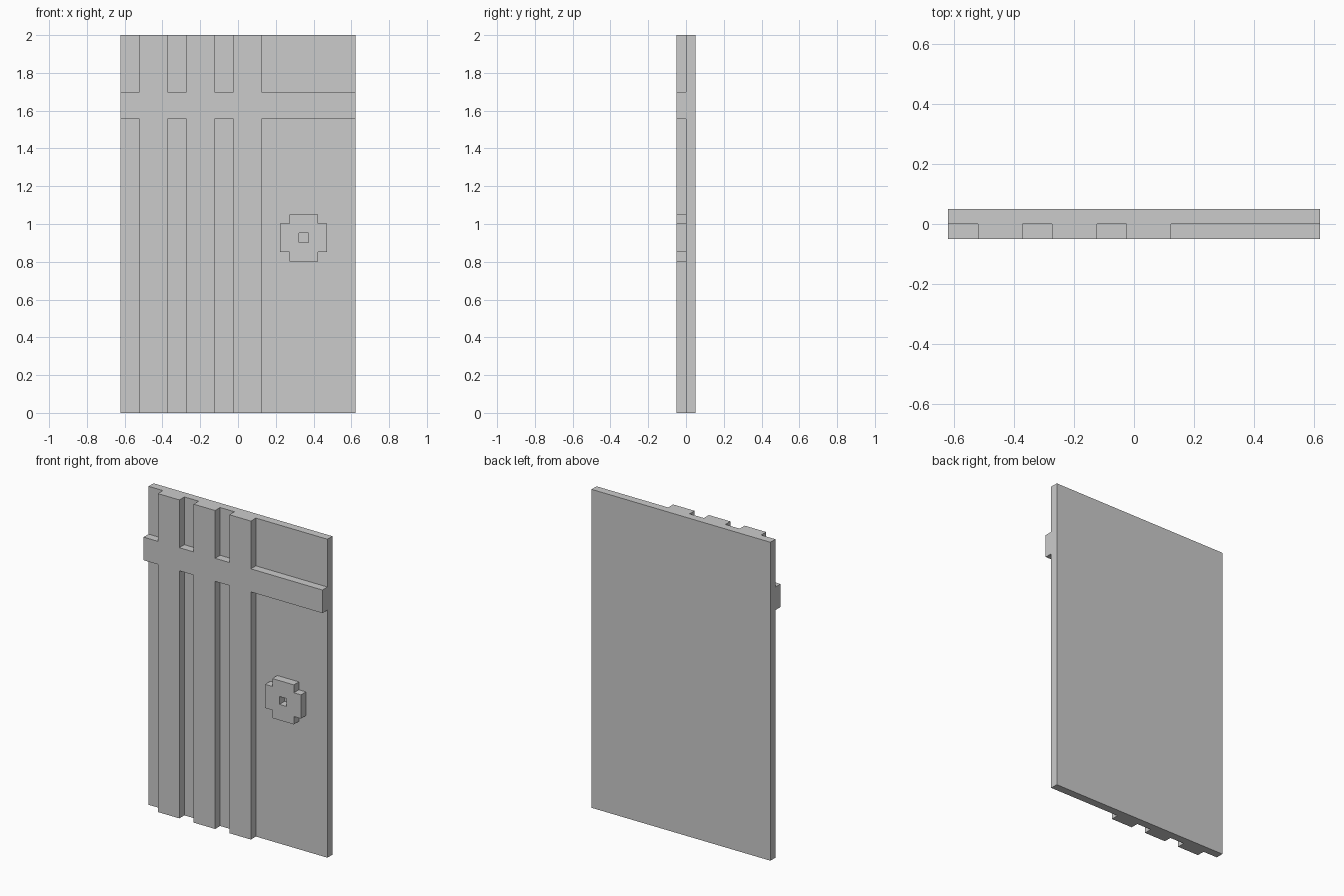
import bpy, bmesh

if "Cube" in bpy.data.objects:
    bpy.data.objects.remove(bpy.data.objects["Cube"])

U = 0.0497           # module: plank thickness and groove size
HALF_W = 12.5 * U    # half the door width
HEIGHT = 2.0


def slab(name, xs, zs, filled, y_front, y_back):
    """Flat solid made from the filled cells of an x/z grid, extruded along y."""
    bm = bmesh.new()
    grid = [[bm.verts.new((x, y_front, z)) for z in zs] for x in xs]
    for i in range(len(xs) - 1):
        for j in range(len(zs) - 1):
            if filled(i, j):
                bm.faces.new((grid[i][j], grid[i + 1][j],
                              grid[i + 1][j + 1], grid[i][j + 1]))
    bmesh.ops.delete(bm, geom=[v for v in bm.verts if not v.link_faces], context='VERTS')
    front = bm.faces[:]
    back = bmesh.ops.extrude_face_region(bm, geom=front, use_keep_orig=True)
    moved = [g for g in back["geom"] if isinstance(g, bmesh.types.BMVert)]
    bmesh.ops.translate(bm, verts=moved, vec=(0, y_back - y_front, 0))
    bmesh.ops.recalc_face_normals(bm, faces=bm.faces[:])
    mesh = bpy.data.meshes.new(name)
    bm.to_mesh(mesh)
    bm.free()
    obj = bpy.data.objects.new(name, mesh)
    bpy.context.collection.objects.link(obj)
    return obj


# Flat backing panel
slab("door_panel", [-HALF_W, HALF_W], [0, HEIGHT], lambda i, j: True, 0, U)

# Three upright planks joined by one full-width rail
plank_edges = [k * U for k in (-10.5, -7.5, -5.5, -2.5, -0.5, 2.5)]
slab("planks_and_rail", [-HALF_W] + plank_edges + [HALF_W],
     [0, 1.555, 1.70, HEIGHT],
     lambda i, j: j == 1 or i in (1, 3, 5), -U, 0)

# Lock plate: square with notched corners and a square keyhole
steps = [k * U for k in (-2.5, -1.5, -0.5, 0.5, 1.5, 2.5)]
slab("lock_plate", [7 * U + s for s in steps], [0.927 + s for s in steps],
     lambda i, j: (i, j) != (2, 2) and not (i in (0, 4) and j in (0, 4)), -U, 0)
